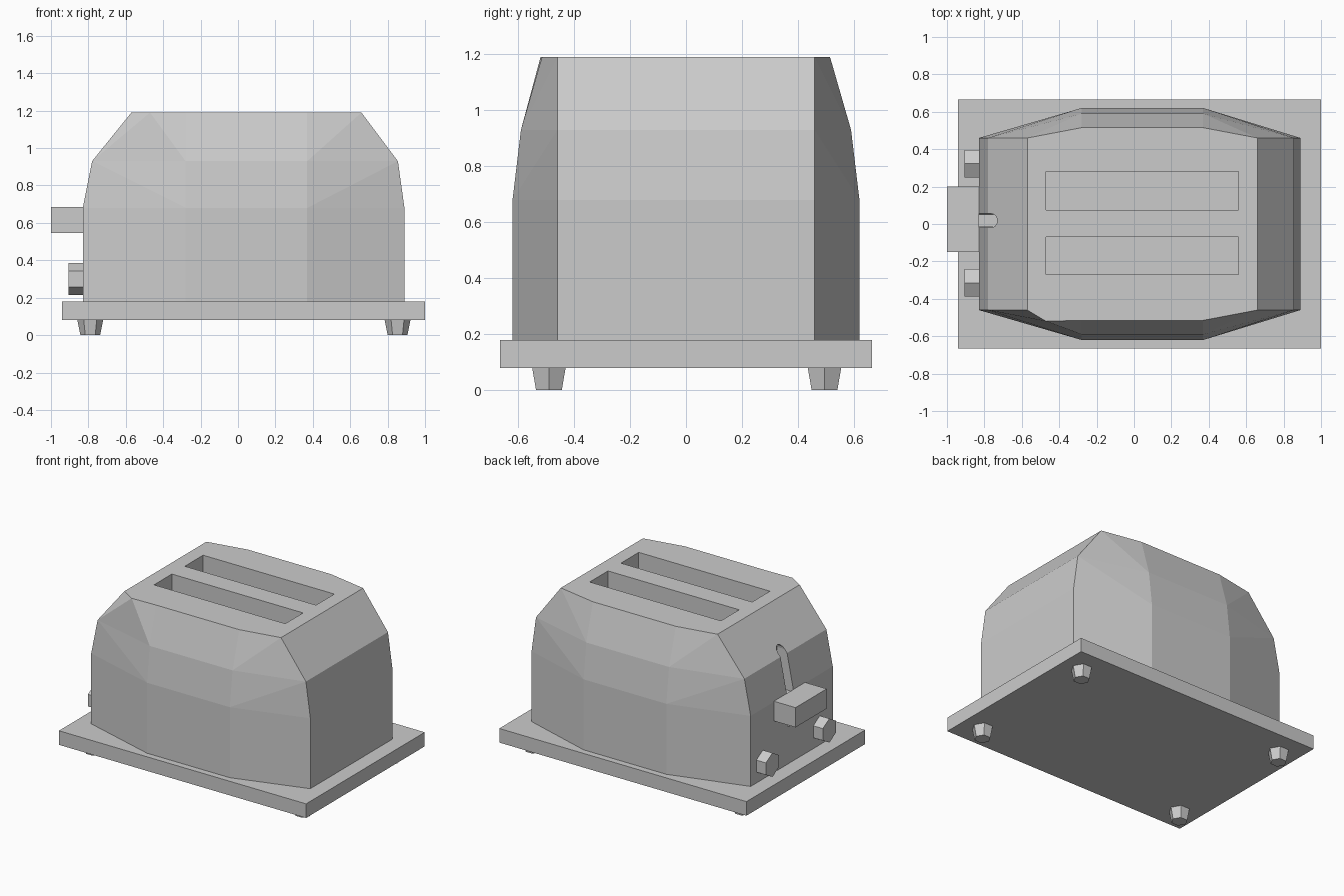
import bpy, bmesh, math
from mathutils import Vector

if "Cube" in bpy.data.objects:
    bpy.data.objects.remove(bpy.data.objects["Cube"])


def finish(name, bm):
    bmesh.ops.recalc_face_normals(bm, faces=bm.faces)
    mesh = bpy.data.meshes.new(name)
    bm.to_mesh(mesh)
    bm.free()
    ob = bpy.data.objects.new(name, mesh)
    bpy.context.collection.objects.link(ob)
    return ob


def loft(rings):
    """Closed solid through rings with equal point counts."""
    bm = bmesh.new()
    loops = [[bm.verts.new(p) for p in ring] for ring in rings]
    n = len(loops[0])
    for a, b in zip(loops, loops[1:]):
        for i in range(n):
            j = (i + 1) % n
            bm.faces.new((a[i], a[j], b[j], b[i]))
    bm.faces.new(loops[0])
    bm.faces.new(loops[-1])
    return bm


def box(name, x0, x1, y0, y1, z0, z1):
    ring = [(x0, y0), (x1, y0), (x1, y1), (x0, y1)]
    return finish(name, loft([[(x, y, z) for x, y in ring] for z in (z0, z1)]))


def ngon(r, n=6, start=0.0):
    return [(r * math.cos(start + i * math.tau / n), r * math.sin(start + i * math.tau / n))
            for i in range(n)]


# Faceted body: eight-sided outline narrowing toward the top
def outline(xl, xr, y, z):
    side = [(xl, .46), (-.28, y), (.37, y), (xr, .46)]
    return [(px, -py, z) for px, py in side] + [(px, py, z) for px, py in reversed(side)]


bm = loft([outline(-.83, .89, .62, .18), outline(-.83, .89, .62, .68),
           outline(-.78, .855, .59, .93), outline(-.57, .66, .515, 1.19)])
# Small extra corner on the front left of the top edge
a, b = Vector((-.57, -.46, 1.19)), Vector((-.28, -.515, 1.19))
edge = min(bm.edges, key=lambda e: ((e.verts[0].co + e.verts[1].co - a - b).length))
new = bmesh.ops.bisect_edges(bm, edges=[edge], cuts=1)
for v in new["geom_split"]:
    if isinstance(v, bmesh.types.BMVert) and (v.co - (a + b) / 2).length < .01:
        v.co = (-.47, -.52, 1.19)
bmesh.ops.triangulate(bm, faces=[f for f in bm.faces if abs(f.normal.z) < .99 and len(f.verts) > 3])
body = finish("body", bm)

# Bread slots and the rounded lever groove
cutters = [box("slot_cutter", -.47, .56, y0, y1, .4, 1.4)
           for y0, y1 in ((.075, .28), (-.27, -.07))]
arc = [i * math.pi / 8 for i in range(9)]
stadium = [(.018 + .037 * math.cos(t), .953 + .037 * math.sin(t)) for t in arc]
stadium += [(.018 - .037 * math.cos(t), .477 - .037 * math.sin(t)) for t in arc]
cutters.append(finish("groove_cutter", loft([[(x, y, z) for y, z in stadium] for x in (-1.1, -.7)])))
bpy.context.view_layer.objects.active = body
for c in cutters:
    c.hide_render = True
    mod = body.modifiers.new("cut", "BOOLEAN")
    mod.operation, mod.solver, mod.object = "DIFFERENCE", "EXACT", c
    bpy.ops.object.modifier_apply(modifier=mod.name)
    bpy.data.objects.remove(c)

# Base plate
box("base_plate", -.94, 1.0, -.665, .665, .08, .18)

# Lever handle and the stem inside its groove
box("lever", -1.0, -.83, -.15, .2, .545, .685)
box("lever_stem", -.84, -.7, -.015, .05, .56, .67)

# Hexagonal knobs
for cy in (-.315, .323):
    pts = ngon(.085, 6, math.pi / 2)
    finish("knob", loft([[(x, cy + p, .3 + q) for p, q in pts] for x in (-.905, -.82)]))

# Tapered hexagonal feet
for cx in (-.79, .853):
    for cy in (-.49, .495):
        finish("foot", loft([[(cx + p, cy + q, z) for p, q in ngon(r)]
                             for r, z in ((.053, 0), (.07, .085))]))
